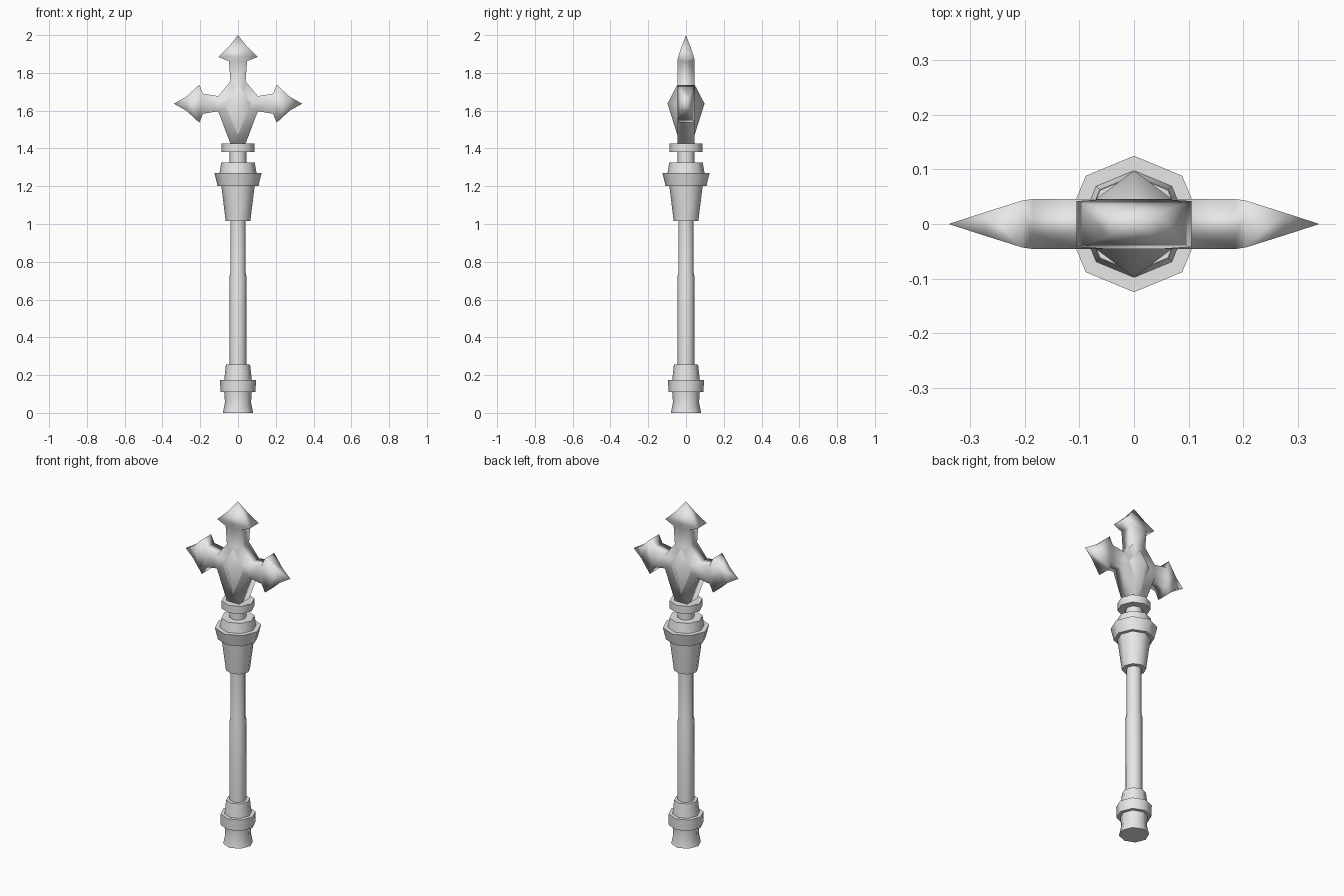
import bpy, bmesh, math
from mathutils import Vector

cube = bpy.data.objects.get("Cube")
if cube:
    bpy.data.objects.remove(cube, do_unlink=True)

SIDES = 8
HALF = 0.046          # half thickness of the cross
CENTRE = 1.637        # height of the cross arms

grey = bpy.data.materials.new("plain_grey")
grey.use_nodes = True
grey.diffuse_color = (0.8, 0.8, 0.8, 1)
grey.node_tree.nodes["Principled BSDF"].inputs["Base Color"].default_value = (0.8, 0.8, 0.8, 1)


def finish(name, bm, angle):
    bmesh.ops.remove_doubles(bm, verts=bm.verts, dist=0.0005)
    bmesh.ops.recalc_face_normals(bm, faces=bm.faces)
    mesh = bpy.data.meshes.new(name)
    bm.to_mesh(mesh)
    bm.free()
    mesh.materials.append(grey)
    obj = bpy.data.objects.new(name, mesh)
    bpy.context.collection.objects.link(obj)
    bpy.ops.object.select_all(action='DESELECT')
    obj.select_set(True)
    bpy.context.view_layer.objects.active = obj
    bpy.ops.object.shade_smooth_by_angle(angle=math.radians(angle))
    return obj


def bridge(bm, a, b):
    n = len(a)
    for i in range(n):
        j = (i + 1) % n
        bm.faces.new((a[i], a[j], b[j], b[i]))


def lathe(name, profile):
    """Eight-sided turned part from (radius, height) pairs."""
    bm = bmesh.new()
    rings = []
    for r, z in profile:
        angles = [math.tau * i / SIDES for i in range(SIDES)]
        rings.append([bm.verts.new((r * math.cos(a), r * math.sin(a), z)) for a in angles])
    for a, b in zip(rings, rings[1:]):
        bridge(bm, a, b)
    bm.faces.new(rings[0])
    bm.faces.new(rings[-1])
    return finish(name, bm, 50)


def add_arm(bm, origin, along, across, stations):
    """Loft of (distance, half width, half depth) rectangles ending in a point."""
    depth = Vector((0, 1, 0))
    rings = []
    for d, w, h in stations[:-1]:
        mid = origin + along * d
        rings.append([bm.verts.new(mid + across * w * sx + depth * h * sy)
                      for sx, sy in ((-1, -1), (1, -1), (1, 1), (-1, 1))])
    for a, b in zip(rings, rings[1:]):
        bridge(bm, a, b)
    tip = bm.verts.new(origin + along * stations[-1][0])
    last = rings[-1]
    for i in range(4):
        bm.faces.new((last[i], last[(i + 1) % 4], tip))


# Turned handle, from the foot upward
lathe("pommel_foot", [(0.08, 0), (0.069, 0.055), (0.073, 0.11)])
lathe("pommel_collar", [(0.093, 0.11), (0.095, 0.175)])
lathe("pommel_cap", [(0.073, 0.175), (0.064, 0.255)])
lathe("shaft", [(0.045, 0.25), (0.045, 0.72), (0.041, 0.74), (0.041, 1.02)])
lathe("socket", [(0.065, 1.015), (0.089, 1.205)])
lathe("socket_rim", [(0.108, 1.2), (0.125, 1.27)])
lathe("socket_step", [(0.098, 1.27), (0.089, 1.325)])
lathe("neck", [(0.045, 1.32), (0.045, 1.385)])
lathe("neck_ring", [(0.088, 1.38), (0.088, 1.425)])

# Cross with an eight-cornered hub and three barbed arms
bm = bmesh.new()
right = [(0.04, 1.425), (0.105, CENTRE - 0.04), (0.105, CENTRE + 0.04), (0.04, 1.755)]
outline = right + [(-x, z) for x, z in reversed(right)]
front, back = ([bm.verts.new((x, y, z)) for x, z in outline] for y in (-HALF, HALF))
for loop, y in ((front, -HALF), (back, HALF)):
    middle = bm.verts.new((0, y, CENTRE))
    for i in range(8):
        bm.faces.new((loop[i], loop[(i + 1) % 8], middle))
for i in (0, 2, 4, 6, 7):      # slanted sides and the underside
    j = (i + 1) % 8
    bm.faces.new((front[i], front[j], back[j], back[i]))

X, Z = Vector((1, 0, 0)), Vector((0, 0, 1))
side_arm = [(0.105, 0.04, HALF), (0.185, 0.053, HALF), (0.205, 0.1, 0.043),
            (0.275, 0.036, 0.021), (0.34, 0, 0)]
top_arm = [(1.755, 0.04, HALF), (1.862, 0.048, HALF), (1.885, 0.105, 0.042),
           (1.94, 0.047, 0.023), (2.0, 0, 0)]
for direction in (X, -X):
    add_arm(bm, Z * CENTRE, direction, Z, side_arm)
add_arm(bm, Vector(), Z, X, top_arm)
finish("cross", bm, 100)

# Kite-shaped bosses on both faces of the hub
for name, s in (("front_boss", -1), ("back_boss", 1)):
    bm = bmesh.new()
    kite = [bm.verts.new((x, s * (HALF - 0.004), z))
            for x, z in ((0, 1.745), (0.075, CENTRE), (0, 1.46), (-0.075, CENTRE))]
    apex = bm.verts.new((0, s * 0.098, CENTRE))
    for i in range(4):
        bm.faces.new((kite[i], kite[(i + 1) % 4], apex))
    bm.faces.new(kite)
    finish(name, bm, 80)
